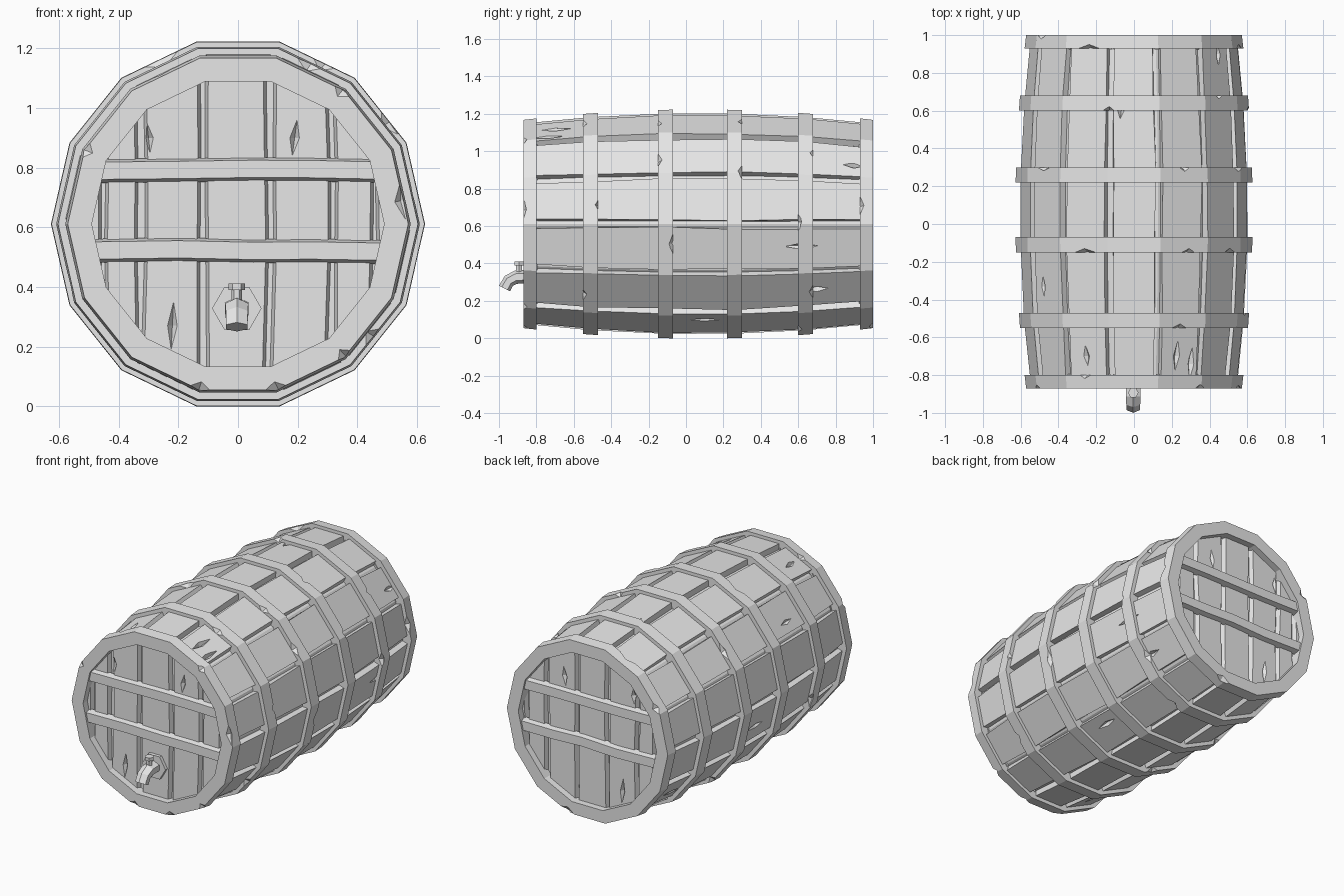
import bpy, bmesh, random
from math import cos, sin, tan, radians, sqrt, pi
from mathutils import Vector

random.seed(4)
if "Cube" in bpy.data.objects:
    bpy.data.objects.remove(bpy.data.objects["Cube"])

SIDES = 14
STEP = 2 * pi / SIDES
MID_Y, MID_Z = 0.065, 0.611
FRONT, BACK = -0.87, 1.0

grey = bpy.data.materials.new("plain grey")
grey.use_nodes = True
colour = (0.8, 0.8, 0.8, 1)
grey.diffuse_color = colour
grey.node_tree.nodes["Principled BSDF"].inputs["Base Color"].default_value = colour


def jitter(amount):
    return random.uniform(-amount, amount)


def bulge(y):
    """Distance from the axis to the middle of a hoop side."""
    return 0.6125 - 0.064 * (y - MID_Y) ** 2


def loft(bm, rings, closed=False):
    """Skin a list of point rings; cap the ends unless closed."""
    loops = [[bm.verts.new(p) for p in ring] for ring in rings]
    n = len(loops[0])
    pairs = list(zip(loops, loops[1:]))
    if closed:
        pairs.append((loops[-1], loops[0]))
    else:
        bm.faces.new(loops[0])
        bm.faces.new(loops[-1])
    for a, b in pairs:
        for i in range(n):
            j = (i + 1) % n
            bm.faces.new((a[i], a[j], b[j], b[i]))


def finish(bm, name):
    bmesh.ops.recalc_face_normals(bm, faces=bm.faces)
    mesh = bpy.data.meshes.new(name)
    bm.to_mesh(mesh)
    bm.free()
    mesh.materials.append(grey)
    obj = bpy.data.objects.new(name, mesh)
    bpy.context.collection.objects.link(obj)
    return obj


def polygon_ring(apothem, y):
    r = apothem / cos(STEP / 2)
    return [(r * cos(k * STEP), y, MID_Z + r * sin(k * STEP)) for k in range(SIDES)]


def gem(bm, centre, a, b, c):
    """Eight-sided wedge used for chips and cracks."""
    verts = [bm.verts.new(centre + s * v) for v in (a, b, c) for s in (1, -1)]
    bmesh.ops.convex_hull(bm, input=verts)


def side_gem(bm, degrees, y, inset, wide, long, deep):
    a = radians(degrees)
    r = (bulge(y) - inset) / cos(a % STEP - STEP / 2)
    out = Vector((cos(a), 0, sin(a)))
    around = Vector((-sin(a), 0, cos(a)))
    centre = out * r + Vector((0, y, MID_Z))
    gem(bm, centre, around * wide, Vector((jitter(0.01), long, 0)), out * deep)


def carve(targets, cutter):
    cutter.hide_render = True
    for obj in targets:
        mod = obj.modifiers.new("carve", "BOOLEAN")
        mod.operation, mod.solver, mod.object = "DIFFERENCE", "EXACT", cutter
        bpy.context.view_layer.objects.active = obj
        bpy.ops.object.modifier_apply(modifier=mod.name)
    bpy.data.objects.remove(cutter)


# Inner core closing the gaps between staves
bm = bmesh.new()
loft(bm, [polygon_ring(bulge(y) - 0.058, y) for y in (-0.8, -0.5, -0.11, 0.26, 0.64, 0.93)])
finish(bm, "barrel_core")

# Staves, one per side, slightly uneven
bm = bmesh.new()
for k in range(SIDES):
    a = (k + 0.5) * STEP
    out, around = Vector((cos(a), 0, sin(a))), Vector((-sin(a), 0, cos(a)))
    lift = jitter(0.003)
    rings = []
    for y in (-0.83, -0.51, -0.11, 0.26, 0.64, 0.96):
        top = bulge(y) - 0.022 + lift
        low = top - 0.045
        w0, w1 = (top * tan(STEP / 2) - 0.022 + jitter(0.007) for _ in "ab")
        v = low * tan(STEP / 2) - 0.014
        base = Vector((0, y, MID_Z))
        rings.append([base + out * r + around * t
                      for r, t in ((low, -v), (low, v), (top, w1), (top, -w0))])
    loft(bm, rings)
staves = finish(bm, "staves")

# Cracks along the staves
bm = bmesh.new()
for degrees, y, long in ((-12, 0.62, 0.14), (57, -0.74, 0.11), (35, 0.9, 0.08), (-38, 0.7, 0.08),
                         (66, -0.7, 0.1), (117, -0.7, 0.06), (97, 0.6, 0.05), (146, -0.33, 0.07),
                         (195, 0.1, 0.1), (222, 0.75, 0.1), (247, -0.65, 0.09), (300, 0.1, 0.08)):
    side_gem(bm, degrees, y, 0.022, 0.018, long, 0.025)
carve([staves], finish(bm, "crack_cutter"))

# Hoops: end hoops reach further in as a rim around the heads
hoops = []
for name, y0, y1, hole in (("front_rim", FRONT, -0.8, 0.478), ("front_hoop", -0.55, -0.47, 0.53),
                           ("front_middle_hoop", -0.15, -0.07, 0.55),
                           ("back_middle_hoop", 0.22, 0.3, 0.55),
                           ("back_hoop", 0.6, 0.68, 0.53), ("back_rim", 0.93, BACK, 0.478)):
    bm = bmesh.new()
    loft(bm, [polygon_ring(hole, y0), polygon_ring(bulge(y0), y0),
              polygon_ring(bulge(y1), y1), polygon_ring(hole, y1)], closed=True)
    hoops.append(finish(bm, name))

# Chips knocked out of the hoop edges
bm = bmesh.new()
for degrees, y in ((10, -0.47), (34, -0.15), (-10, -0.07), (64, 0.3), (27, 0.3), (40, 0.68),
                   (1, 0.6), (-38, 0.68), (10, 0.93), (52, FRONT), (8, FRONT), (-51, FRONT),
                   (115, 0.93), (103, 0.6), (142, 0.3), (115, -0.15), (62, -0.15), (66, -0.55),
                   (117, -0.8), (154, FRONT), (257, FRONT), (283, FRONT), (200, -0.47),
                   (230, 0.3), (250, -0.07), (290, 0.6), (320, -0.55), (150, BACK), (285, BACK)):
    side_gem(bm, degrees, y, 0, 0.045 + jitter(0.02), 0.022, 0.028)
carve(hoops, finish(bm, "chip_cutter"))


# Barrel heads: vertical planks and two crossbars at each end
def head(label, rim_y, inward):
    edges = (-0.525, -0.455, -0.325, -0.115, 0.105, 0.315, 0.455, 0.525)
    face_y, back_y = rim_y + inward * 0.043, rim_y + inward * 0.075
    bm = bmesh.new()
    for x0, x1 in zip(edges, edges[1:]):
        h0, h1 = (sqrt(0.53 ** 2 - x * x) for x in (x0, x1))
        rings = []
        for f in (-1, -0.09, 0.18, 1):
            z0, z1 = (f * h if abs(f) == 1 else min(max(f, -h), h) * 0.9 for h in (h0, h1))
            l, r = x0 + jitter(0.007), x1 + jitter(0.007)
            rings.append([(l + 0.006, back_y, MID_Z + z0), (r - 0.006, back_y, MID_Z + z1),
                          (r - 0.018, face_y, MID_Z + z1), (l + 0.018, face_y, MID_Z + z0)])
        loft(bm, rings)
    planks = finish(bm, label + "_planks")
    # Splits in the planks
    bm = bmesh.new()
    for x, z, long in ((0.19, 0.9, 0.06), (-0.22, 0.27, 0.08), (0.1, 0.22, 0.05), (-0.3, 0.9, 0.05)):
        gem(bm, Vector((x, face_y, z)), Vector((0.016, 0, 0)),
            Vector((jitter(0.01), 0, long)), Vector((0, 0.025, 0)))
    carve([planks], finish(bm, label + "_split_cutter"))
    # Crossbars
    bm = bmesh.new()
    for z in (0.79, 0.522):
        rings = []
        for x in (-0.49, -0.2, 0.05, 0.25, 0.49):
            m = z + jitter(0.005)
            rings.append([(x, face_y + inward * 0.01, m - 0.04), (x, rim_y + inward * 0.012, m - 0.028),
                          (x, rim_y + inward * 0.012, m + 0.03), (x, face_y + inward * 0.01, m + 0.04)])
        loft(bm, rings)
    finish(bm, label + "_crossbars")


head("front", FRONT, 1)
head("back", BACK, -1)

# Tap: hexagonal plate, bent spout, stem and handle
hexagon = [(cos(k * pi / 3), sin(k * pi / 3)) for k in range(6)]


def hex_prism(name, radius, place, ends):
    bm = bmesh.new()
    loft(bm, [[place(u * radius, v * radius, e) for u, v in hexagon] for e in ends])
    return finish(bm, name)


hex_prism("tap_plate", 0.083, lambda u, v, e: (u - 0.004, e, 0.328 + v), (-0.848, -0.82))
hex_prism("tap_stem", 0.018, lambda u, v, e: (u - 0.004, -0.893 + v, e), (0.34, 0.395))
hex_prism("tap_handle", 0.028, lambda u, v, e: (u - 0.004, -0.893 + v, e), (0.39, 0.411))
bm = bmesh.new()
rings = []
for y, z, tilt, r in ((-0.83, 0.33, 0, 0.036), (-0.91, 0.327, 8, 0.036),
                      (-0.947, 0.307, 40, 0.034), (-0.97, 0.266, 63, 0.0335)):
    t = radians(tilt)
    rings.append([(1.25 * r * v - 0.004, y - sin(t) * u * r, z + cos(t) * u * r) for u, v in hexagon])
loft(bm, rings)
finish(bm, "tap_spout")
